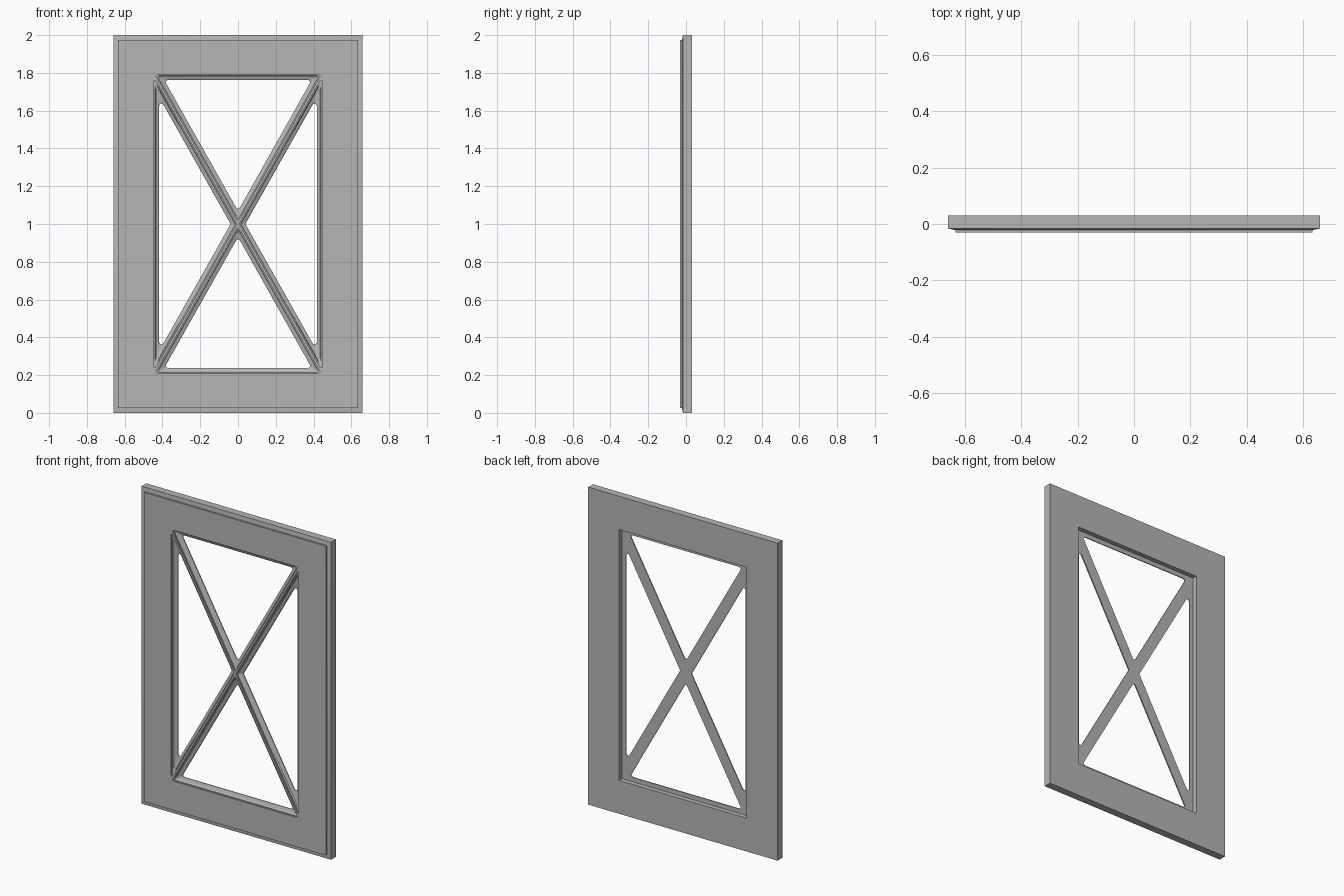
import bpy, bmesh, math
from mathutils import Vector

cube = bpy.data.objects.get("Cube")
if cube:
    bpy.data.objects.remove(cube, do_unlink=True)

grey = bpy.data.materials.new("neutral_grey")
grey.use_nodes = True
COLOUR = (0.47, 0.47, 0.47, 1)
grey.diffuse_color = COLOUR
grey.node_tree.nodes["Principled BSDF"].inputs["Base Color"].default_value = COLOUR

HALF_W, HALF_H, HALF_T = 0.66, 1.0, 0.031
OPEN_W, OPEN_H = 0.445, 0.79      # half size of the window opening
RIDGE = 0.006                     # half width of the flat top of each bar
SIGNS = ((-1, -1), (1, -1), (1, 1), (-1, 1))


def loft(name, rings):
    """Closed solid through a list of rings with equal point counts."""
    bm = bmesh.new()
    loops = [[bm.verts.new(p) for p in ring] for ring in rings]
    for a, b in zip(loops, loops[1:]):
        for i in range(len(a)):
            j = (i + 1) % len(a)
            bm.faces.new((a[i], a[j], b[j], b[i]))
    bm.faces.new(loops[0])
    bm.faces.new(loops[-1])
    bmesh.ops.recalc_face_normals(bm, faces=bm.faces)
    mesh = bpy.data.meshes.new(name)
    bm.to_mesh(mesh)
    bm.free()
    mesh.materials.append(grey)
    obj = bpy.data.objects.new(name, mesh)
    bpy.context.collection.objects.link(obj)
    return obj


def rectangle(w, h, y):
    return [(sx * w, y, 1 + sz * h) for sx, sz in SIGNS]


def rounded_triangle(corners, inset, radius, y, steps=5):
    """Triangle inset by a distance, with its corners rounded."""
    a, b, c = corners
    la, lb, lc = (b - c).length, (c - a).length, (a - b).length
    perimeter = la + lb + lc
    centre = (a * la + b * lb + c * lc) / perimeter
    double_area = abs((b - a).cross(c - a))
    scale = 1 - inset * perimeter / double_area
    pts = [centre + (p - centre) * scale for p in corners]
    ring = []
    for i, p in enumerate(pts):
        d0 = (pts[i - 1] - p).normalized()
        d1 = (pts[(i + 1) % 3] - p).normalized()
        half = d0.angle(d1) / 2
        mid = p + (d0 + d1).normalized() * radius / math.sin(half)
        tangent = radius / math.tan(half)
        start = (p + d0 * tangent - mid).normalized()
        end = (p + d1 * tangent - mid).normalized()
        for k in range(steps + 1):
            q = mid + start.slerp(end, k / steps) * radius
            ring.append((q.x, y, 1 + q.y))
    return ring


# Door slab with a stepped, sloped front edge
edge_profile = [(0, HALF_T), (0, -0.016), (0.022, -0.021), (0.026, -0.021), (0.026, -HALF_T)]
door = loft("door_frame", [rectangle(HALF_W - d, HALF_H - d, y) for d, y in edge_profile])

# Moulded triangular openings: inset, depth, corner radius
moulding = [(0, -0.05, 0.006), (0, -0.023, 0.006), (0.005, -0.023, 0.007),
            (0.010, -0.015, 0.008), (0.018, -0.010, 0.009), (0.022, -0.009, 0.010),
            (0.028, -0.004, 0.012), (0.028, 0.05, 0.012)]
corner = [Vector((sx * OPEN_W, sz * OPEN_H)) for sx, sz in SIGNS]
shift = RIDGE * corner[0].length
cutters = []
for i, name in enumerate(("bottom", "right", "top", "left")):
    # Pull the diagonal sides back from the bar centre lines
    near, far = (OPEN_W, OPEN_H) if i % 2 == 0 else (OPEN_H, OPEN_W)
    p, q = corner[i], corner[(i + 1) % 4]
    outward = (p + q).normalized()
    side = (q - p).normalized()
    tri = [p + side * shift / far, q - side * shift / far, outward * shift / near]
    rings = [rounded_triangle(tri, d, r, y) for d, y, r in moulding]
    cutters.append(loft(name + "_opening_cutter", rings))

# Rectangular recess in the back
cutters.append(loft("back_recess_cutter", [rectangle(OPEN_W, OPEN_H, y) for y in (0.002, 0.06)]))

for cutter in cutters:
    cutter.hide_render = True
    mod = door.modifiers.new(cutter.name, "BOOLEAN")
    mod.operation = "DIFFERENCE"
    mod.solver = "EXACT"
    mod.object = cutter

# Keep only the finished door
bpy.context.view_layer.update()
depsgraph = bpy.context.evaluated_depsgraph_get()
finished = bpy.data.meshes.new_from_object(door.evaluated_get(depsgraph))
door.modifiers.clear()
door.data = finished
for cutter in cutters:
    bpy.data.objects.remove(cutter, do_unlink=True)

bpy.context.view_layer.objects.active = door
door.select_set(True)
bpy.ops.object.shade_smooth_by_angle(angle=math.radians(20))
